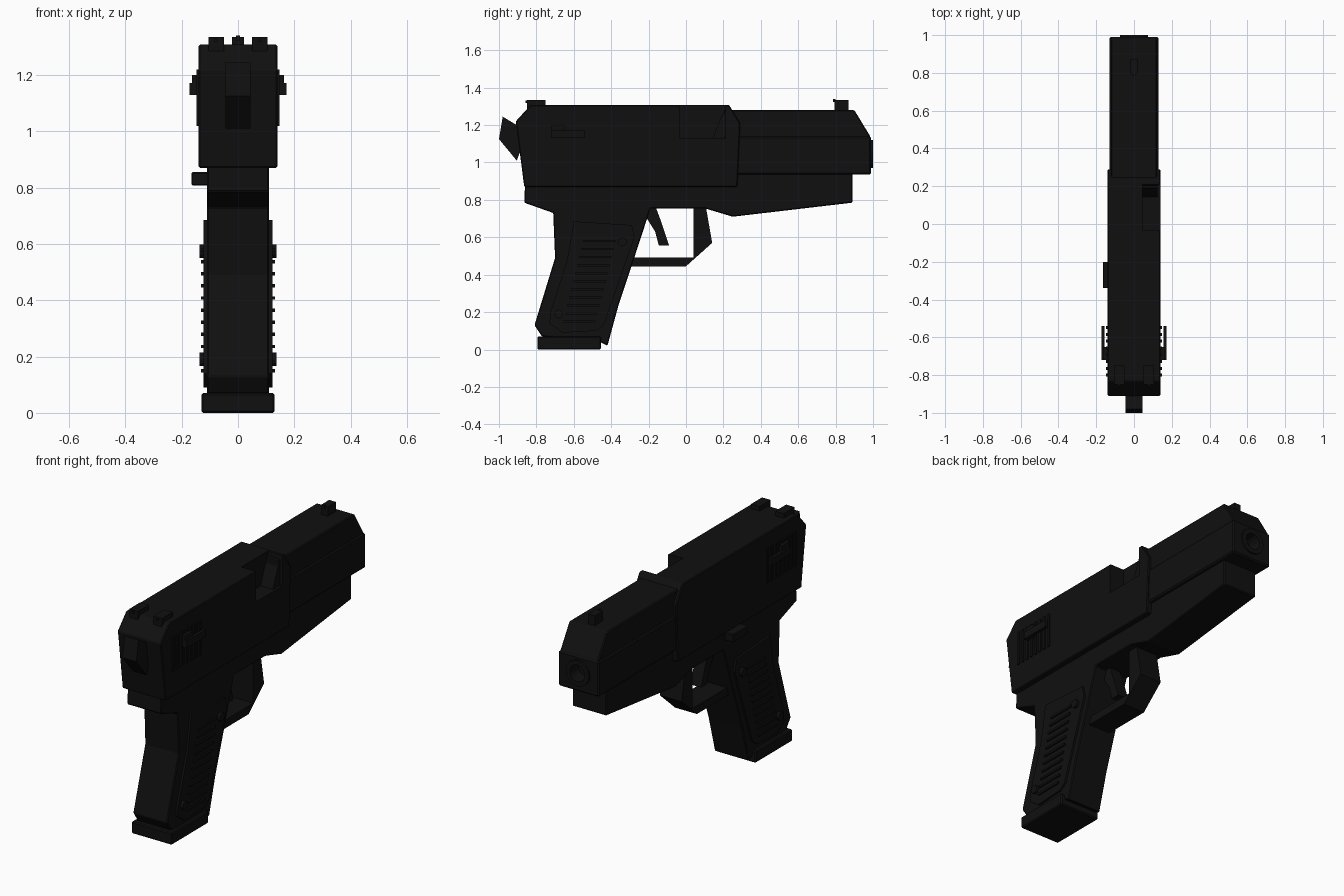
import bpy, bmesh, math

if "Cube" in bpy.data.objects:
    bpy.data.objects.remove(bpy.data.objects["Cube"])

black = bpy.data.materials.new("matte black")
black.diffuse_color = (0.005, 0.005, 0.005, 1)
black.use_nodes = True
black.node_tree.nodes["Principled BSDF"].inputs["Base Color"].default_value = black.diffuse_color


def finish(bm, name, bevel=0.0):
    bmesh.ops.recalc_face_normals(bm, faces=bm.faces)
    me = bpy.data.meshes.new(name)
    bm.to_mesh(me)
    bm.free()
    ob = bpy.data.objects.new(name, me)
    bpy.context.collection.objects.link(ob)
    me.materials.append(black)
    if bevel:
        m = ob.modifiers.new("edge", 'BEVEL')
        m.width, m.segments, m.limit_method = bevel, 1, 'ANGLE'
    return ob


def prism(name, pts, x0, x1, bevel=0.0):
    """Side profile of (y, z) points extruded from x0 to x1."""
    bm = bmesh.new()
    f = bm.faces.new([bm.verts.new((x0, y, z)) for y, z in pts])
    r = bmesh.ops.extrude_face_region(bm, geom=[f])
    bmesh.ops.translate(bm, vec=(x1 - x0, 0, 0),
                        verts=[v for v in r["geom"] if isinstance(v, bmesh.types.BMVert)])
    return finish(bm, name, bevel)


def box(name, x0, x1, y0, y1, z0, z1, bevel=0.0):
    return prism(name, [(y0, z0), (y1, z0), (y1, z1), (y0, z1)], x0, x1, bevel)


def both(fn, name, *args):
    """Build a part on the right (x0, x1) and mirrored on the left."""
    *shape, x0, x1 = args
    fn(name + "_right", shape, x0, x1)
    fn(name + "_left", shape, -x1, -x0)


def side_box(name, s, x0, x1):
    box(name, x0, x1, *s)


def side_prism(name, s, x0, x1):
    prism(name, s, x0, x1)


def side_disc(name, s, x0, x1):
    y, z, r = s
    prism(name, [(y + r * math.cos(a * math.pi / 6), z + r * math.sin(a * math.pi / 6))
                 for a in range(12)], x0, x1)


def cut(ob, cutter):
    cutter.hide_render = True
    cutter.hide_viewport = True
    m = ob.modifiers.new("cut", 'BOOLEAN')
    m.object, m.operation, m.solver = cutter, 'DIFFERENCE', 'EXACT'


# frame with grip
prism("frame_and_grip", [
    (-0.86, 0.9), (-0.865, 0.785), (-0.71, 0.73), (-0.70, 0.49), (-0.81, 0.13),
    (-0.77, 0.07), (-0.46, 0.04), (-0.42, 0.02), (-0.36, 0.24), (-0.28, 0.48),
    (-0.19, 0.755), (0.10, 0.755), (0.25, 0.71), (0.89, 0.785), (0.89, 0.95),
    (0.2, 0.95), (0.2, 0.9)], -0.11, 0.11, 0.005)
box("grip_base", -0.13, 0.13, -0.795, -0.455, 0, 0.07, 0.006)

# rear slide with ejection port
slide = prism("rear_slide", [
    (-0.865, 0.87), (-0.91, 1.22), (-0.83, 1.308), (0.23, 1.308),
    (0.29, 1.21), (0.275, 0.87)], -0.14, 0.14, 0.005)
cut(slide, box("port_cutter", 0.045, 0.3, -0.035, 0.21, 1.13, 1.5))
prism("port_ramp", [(0.14, 1.12), (0.215, 1.12), (0.215, 1.26), (0.19, 1.25)], 0.04, 0.125)

# front slide, slightly stepped
front = box("front_slide_lower", -0.13, 0.13, 0.2, 0.99, 0.935, 1.14, 0.008)
upper = prism("front_slide_upper", [
    (0.2, 1.1), (0.985, 1.1), (0.985, 1.14), (0.90, 1.28), (0.2, 1.28)],
    -0.123, 0.123, 0.006)


def barrel(name, r, y0, y1):
    bm = bmesh.new()
    bmesh.ops.create_cone(bm, cap_ends=True, segments=16, radius1=r, radius2=r, depth=y1 - y0)
    for v in bm.verts:
        v.co = (v.co.x, v.co.z + (y0 + y1) / 2, v.co.y + 1.045)
    return finish(bm, name)


# muzzle ring and bore
muzzle = barrel("muzzle", 0.075, 0.9, 1.0)
bore = barrel("bore_cutter", 0.048, 0.92, 1.2)
for part in (front, upper, muzzle):
    cut(part, bore)

# hammer
prism("hammer", [(-0.98, 1.245), (-0.905, 1.20), (-0.87, 1.1), (-0.905, 1.01),
                 (-1.0, 1.125)], -0.045, 0.045)

# trigger and guard
prism("trigger", [(-0.22, 0.77), (-0.165, 0.77), (-0.135, 0.69), (-0.09, 0.555),
                  (-0.145, 0.555), (-0.165, 0.63), (-0.215, 0.71)], -0.035, 0.035)
prism("trigger_guard", [(-0.30, 0.445), (0.0, 0.445), (0.14, 0.57), (0.105, 0.77),
                        (0.04, 0.77), (0.04, 0.493), (-0.29, 0.493)], -0.07, 0.07)

# grip panels with ridges and screws
both(side_prism, "grip_panel", (-0.60, 0.685), (-0.29, 0.665), (-0.275, 0.60),
     (-0.44, 0.13), (-0.48, 0.10), (-0.66, 0.09), (-0.73, 0.14), (-0.725, 0.2),
     (-0.635, 0.48), 0.1, 0.122)
for i in range(11):
    z = 0.15 + 0.043 * i
    y = -0.655 + 0.25 * (z - 0.15)
    both(side_box, f"grip_ridge_{i}", y, y + 0.17, z - 0.006, z + 0.006, 0.12, 0.131)
both(side_disc, "upper_screw", -0.34, 0.575, 0.024, 0.12, 0.137)
both(side_disc, "lower_screw", -0.68, 0.19, 0.024, 0.12, 0.137)

# slide serrations and safety levers
for i in range(8):
    y = -0.80 + 0.036 * i
    both(side_box, f"serration_{i}", y - 0.008, y + 0.008, 1.02, 1.22, 0.135, 0.147)
both(side_box, "safety_pivot", -0.72, -0.65, 1.13, 1.20, 0.135, 0.163)
both(side_box, "safety_lever", -0.72, -0.54, 1.13, 1.172, 0.157, 0.173)

# slide catch on the left
box("slide_catch", -0.165, -0.10, -0.34, -0.20, 0.808, 0.855, 0.004)

# sights
both(side_box, "rear_sight", -0.85, -0.75, 1.28, 1.335, 0.05, 0.105)
both(side_box, "rear_sight_dot", -0.858, -0.85, 1.318, 1.33, 0.072, 0.084)
box("front_sight", -0.022, 0.022, 0.795, 0.87, 1.27, 1.335)
box("front_sight_dot", -0.007, 0.007, 0.787, 0.8, 1.322, 1.34)
